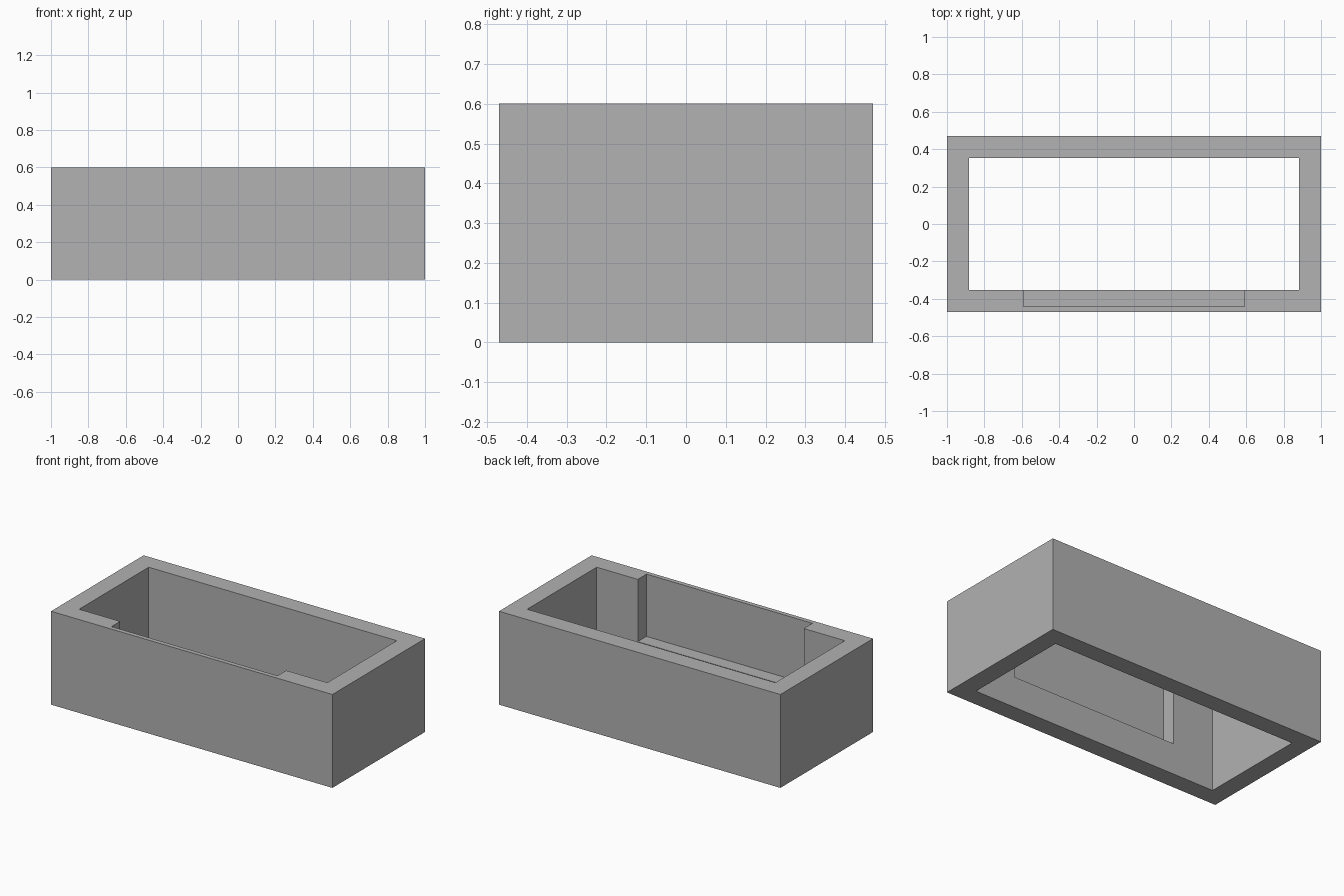
import bpy

cube = bpy.data.objects.get("Cube")
if cube:
    bpy.data.objects.remove(cube, do_unlink=True)

grey = bpy.data.materials.new("plain_grey")
grey.use_nodes = True
grey.diffuse_color = (0.445, 0.445, 0.445, 1)
grey.node_tree.nodes["Principled BSDF"].inputs["Base Color"].default_value = grey.diffuse_color


def box(name, low, high):
    """Axis-aligned box between two corners."""
    center = [(a + b) / 2 for a, b in zip(low, high)]
    bpy.ops.mesh.primitive_cube_add(size=1, location=center)
    ob = bpy.context.object
    ob.name = name
    ob.scale = [b - a for a, b in zip(low, high)]
    bpy.ops.object.transform_apply(location=True, rotation=False, scale=True)
    ob.data.materials.append(grey)
    return ob


def cut(target, cutter):
    """Subtract the cutter from the target, then discard it."""
    cutter.hide_render = True
    mod = target.modifiers.new("cut", 'BOOLEAN')
    mod.operation = 'DIFFERENCE'
    mod.solver = 'EXACT'
    mod.object = cutter
    bpy.context.view_layer.objects.active = target
    bpy.ops.object.modifier_apply(modifier=mod.name)
    bpy.data.objects.remove(cutter, do_unlink=True)


HEIGHT = 0.6
LEDGE = 0.2     # height of the recess floor
OVER = 0.1      # cutter overshoot

# Outer block
frame = box("rectangular_frame", (-1, -0.47, 0), (1, 0.47, HEIGHT))

# Opening right through the block
cut(frame, box("opening_cutter", (-0.882, -0.353, -OVER), (0.882, 0.353, HEIGHT + OVER)))

# Recess in the inside of the front wall, open at the top
cut(frame, box("recess_cutter", (-0.59, -0.441, LEDGE), (0.59, 0, HEIGHT + OVER)))
